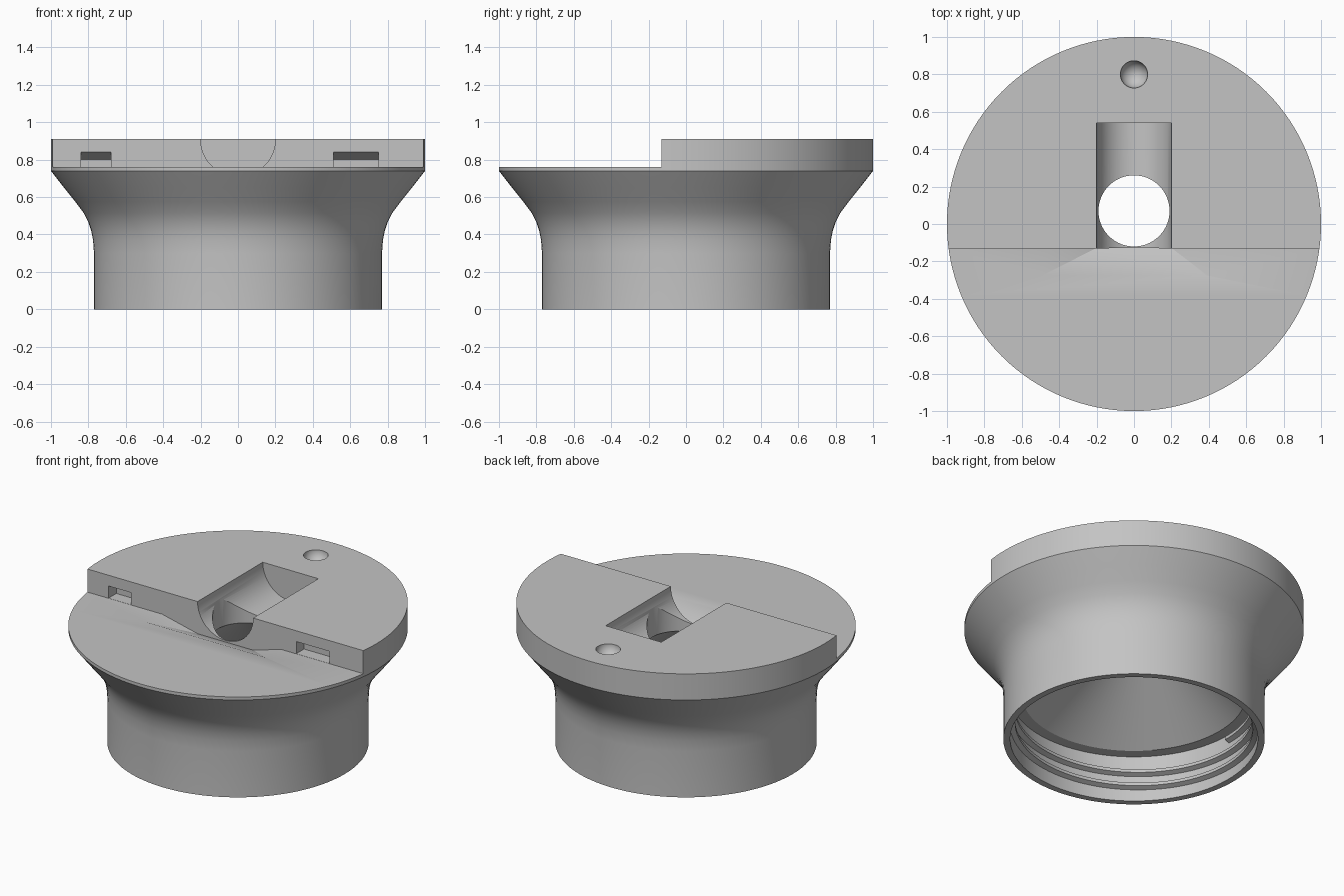
import bpy, bmesh, math
from mathutils import Vector

cube = bpy.data.objects.get("Cube")
if cube:
    bpy.data.objects.remove(cube, do_unlink=True)

SEG = 128
STEP_Y = -0.13      # vertical wall of the stepped top
LOW, TOP = 0.76, 0.91

grey = bpy.data.materials.new("plain grey")
grey.use_nodes = True
grey.diffuse_color = (0.55, 0.55, 0.55, 1)
grey.node_tree.nodes["Principled BSDF"].inputs["Base Color"].default_value = grey.diffuse_color


def finish(name, bm):
    bmesh.ops.recalc_face_normals(bm, faces=bm.faces)
    mesh = bpy.data.meshes.new(name)
    bm.to_mesh(mesh)
    bm.free()
    mesh.materials.append(grey)
    obj = bpy.data.objects.new(name, mesh)
    bpy.context.collection.objects.link(obj)
    return obj


def skin(name, loops):
    """Bridge equal-length point loops and cap both ends."""
    bm = bmesh.new()
    rows = [[bm.verts.new(p) for p in loop] for loop in loops]
    n = len(rows[0])
    for a, b in zip(rows, rows[1:]):
        for i in range(n):
            j = (i + 1) % n
            bm.faces.new((a[i], a[j], b[j], b[i]))
    bm.faces.new(rows[0])
    bm.faces.new(rows[-1])
    return finish(name, bm)


def lathe(name, rings):
    """Rings are (radius, height, y offset)."""
    angles = [2 * math.pi * i / SEG for i in range(SEG)]
    return skin(name, [[(r * math.cos(a), y + r * math.sin(a), z) for a in angles]
                       for r, z, y in rings])


def prism_x(name, x0, x1, profile):
    return skin(name, [[(x, y, z) for y, z in profile] for x in (x0, x1)])


def cut(target, cutter):
    cutter.hide_render = True
    mod = target.modifiers.new("cut", 'BOOLEAN')
    mod.operation = 'DIFFERENCE'
    mod.solver = 'EXACT'
    mod.object = cutter
    bpy.ops.object.select_all(action='DESELECT')
    bpy.context.view_layer.objects.active = target
    target.select_set(True)
    bpy.ops.object.modifier_apply(modifier=mod.name)
    bpy.data.objects.remove(cutter, do_unlink=True)


def smooth(obj):
    bpy.ops.object.select_all(action='DESELECT')
    bpy.context.view_layer.objects.active = obj
    obj.select_set(True)
    bpy.ops.object.shade_smooth_by_angle(angle=math.radians(25))


# Flared round body
outline = [(0.77, 0), (0.77, 0.3), (0.775, 0.37), (0.785, 0.42), (0.8, 0.465),
           (0.825, 0.515), (0.87, 0.575), (0.93, 0.65), (1, 0.74), (1, TOP)]
body = lathe("flared_body", [(r, z, 0) for r, z in outline])

# Hollow socket, funnel and drilled hole
cut(body, lathe("socket_cutter", [(0.73, -0.05, 0), (0.73, 0.3, 0), (0.66, 0.3, 0),
                                  (0.19, 0.66, 0.07), (0.19, 1, 0.07)]))

# Lowered front half of the top
cut(body, prism_x("step_cutter", -1.2, 1.2,
                  [(-1.2, LOW), (STEP_Y, LOW), (STEP_Y, 1.1), (-1.2, 1.1)]))

# Half-round channel in the raised half
arc = [2 * math.pi * i / 96 for i in range(96)]
cut(body, skin("channel_cutter", [[(0.2 * math.cos(a), y, TOP + 0.2 * math.sin(a)) for a in arc]
                                  for y in (STEP_Y - 0.005, 0.54)]))

# Shallow ramp leading into the channel
bm = bmesh.new()
for p in [(-0.2, STEP_Y + 0.002, 0.7), (0.2, STEP_Y + 0.002, 0.7),
          (-0.47, STEP_Y + 0.002, LOW + 0.002), (0.41, STEP_Y + 0.002, LOW + 0.002),
          (-0.5, -0.28, LOW + 0.002), (0.4, -0.28, LOW + 0.002)]:
    bm.verts.new(p)
bmesh.ops.convex_hull(bm, input=bm.verts)
cut(body, finish("ramp_cutter", bm))

# Two notches in the step wall with sloping ceilings
for x0, x1 in [(-0.84, -0.68), (0.51, 0.75)]:
    cut(body, prism_x("notch_cutter", x0, x1,
                      [(-0.15, 0.761), (-0.15, 0.84), (STEP_Y, 0.84),
                       (-0.05, 0.8), (-0.05, 0.761)]))

# Round dimple near the back
bm = bmesh.new()
bmesh.ops.create_uvsphere(bm, u_segments=48, v_segments=25, radius=0.073)
bmesh.ops.translate(bm, verts=bm.verts, vec=Vector((0, 0.8, TOP)))
cut(body, finish("dimple_cutter", bm))
smooth(body)

# Helical thread inside the socket
section = [(0.74, -0.026), (0.7, -0.01), (0.7, 0.01), (0.74, 0.026)]
loops = []
for i in range(int(SEG * 2.5) + 1):
    a = 2 * math.pi * i / SEG
    z = 0.04 + 0.09 * i / SEG
    loops.append([(r * math.cos(a), r * math.sin(a), z + dz) for r, dz in section])
smooth(skin("socket_thread", loops))
